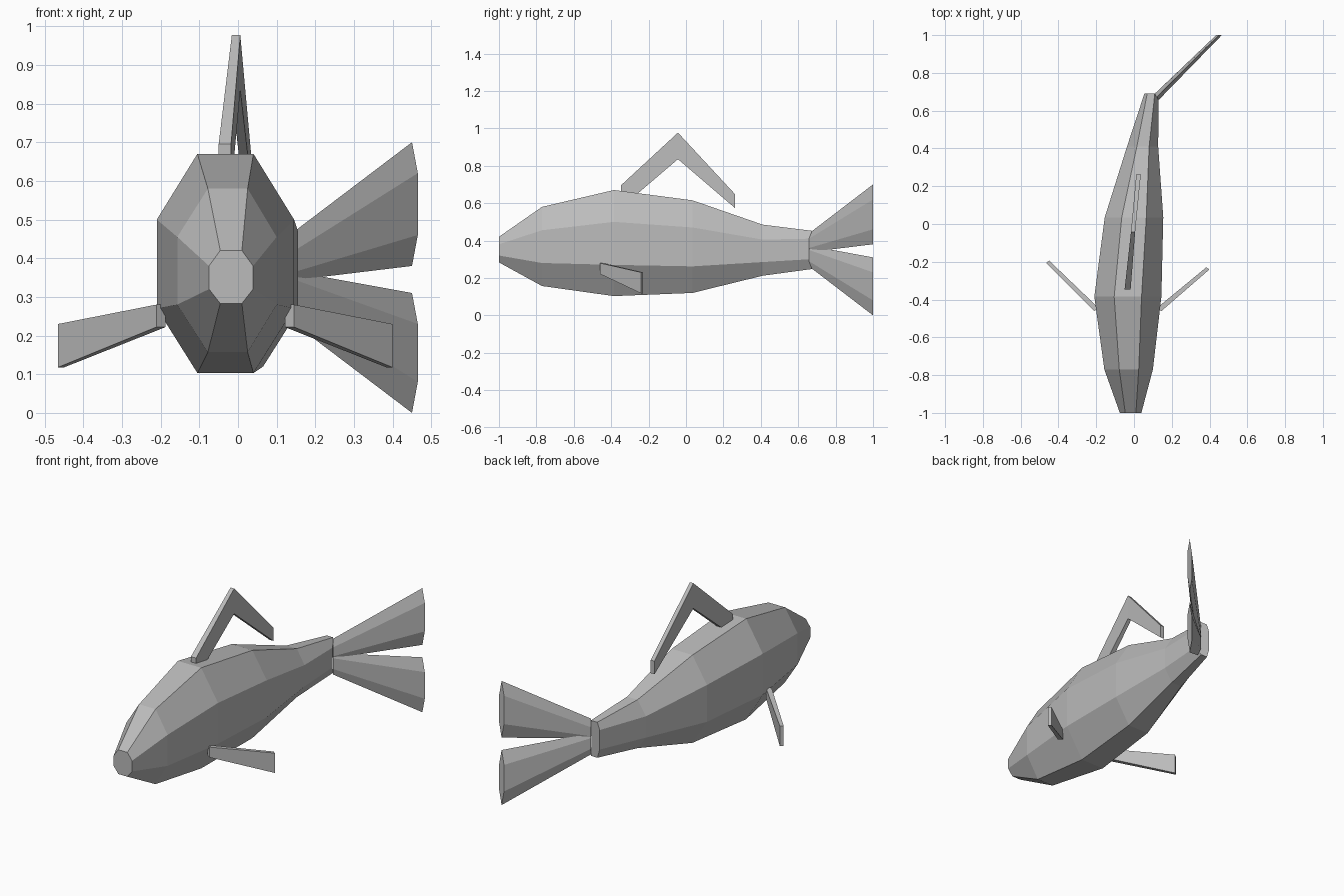
import bpy
import bmesh

old = bpy.data.objects.get("Cube")
if old:
    bpy.data.objects.remove(old, do_unlink=True)

grey = bpy.data.materials.new("plain_grey")
grey.use_nodes = True
colour = (0.5, 0.5, 0.5, 1)
grey.diffuse_color = colour
grey.node_tree.nodes["Principled BSDF"].inputs["Base Color"].default_value = colour


def loft(name, rings):
    """Join matching cross-sections with flat faces and close both ends."""
    bm = bmesh.new()
    loops = [[bm.verts.new(p) for p in ring] for ring in rings]
    n = len(loops[0])
    for a, b in zip(loops, loops[1:]):
        for i in range(n):
            j = (i + 1) % n
            bm.faces.new((a[i], a[j], b[j], b[i]))
    bm.faces.new(loops[0])
    bm.faces.new(loops[-1])
    bmesh.ops.recalc_face_normals(bm, faces=bm.faces)
    mesh = bpy.data.meshes.new(name)
    bm.to_mesh(mesh)
    bm.free()
    mesh.materials.append(grey)
    obj = bpy.data.objects.new(name, mesh)
    bpy.context.collection.objects.link(obj)
    return obj


def octagon(y, left, top_left, top_right, right, top, high, low, bottom, skew=0):
    """Body section; skew pulls its +x side forward."""
    return [(top_left, y, top), (top_right, y, top),
            (right, y - skew, high), (right, y - skew, low),
            (top_right, y, bottom), (top_left, y, bottom),
            (left, y, low), (left, y, high)]


# Body, nose to tail, curving towards +x
loft("body", [
    octagon(-1.0, -0.075, -0.046, 0.01, 0.039, 0.42, 0.38, 0.32, 0.283),
    octagon(-0.77, -0.157, -0.078, 0.025, 0.1, 0.58, 0.455, 0.28, 0.157),
    octagon(-0.385, -0.21, -0.105, 0.04, 0.145, 0.67, 0.5, 0.27, 0.103),
    octagon(0.035, -0.155, -0.065, 0.065, 0.155, 0.615, 0.47, 0.262, 0.12),
    octagon(0.41, -0.037, 0.015, 0.08, 0.128, 0.485, 0.405, 0.285, 0.212),
    octagon(0.69, 0.055, 0.07, 0.11, 0.13, 0.45, 0.41, 0.3, 0.25, 0.033),
])


def hexagon(centre, half, top, high, low, bottom):
    """Tail section, thin across the bend."""
    x, y = centre
    dx, dy = half
    return [(x, y, top), (x + dx, y - dy, high), (x + dx, y - dy, low),
            (x, y, bottom), (x - dx, y + dy, low), (x - dx, y + dy, high)]


# Forked tail
root, tip = (0.12, 0.673), (0.45, 1.0)
root_half, tip_half = (0.011, 0.016), (0.015, 0)
loft("tail_upper_lobe", [
    hexagon(root, root_half, 0.45, 0.41, 0.36, 0.34),
    hexagon(tip, tip_half, 0.70, 0.62, 0.46, 0.38)])
loft("tail_lower_lobe", [
    hexagon(root, root_half, 0.37, 0.35, 0.29, 0.25),
    hexagon(tip, tip_half, 0.31, 0.23, 0.08, 0.0)])


def slab(p, half, top, bottom):
    """Fin section: a rectangle standing upright at point p."""
    x, y = p
    dx, dy = half
    return [(x - dx, y - dy, top), (x + dx, y + dy, top),
            (x + dx, y + dy, bottom), (x - dx, y - dy, bottom)]


# Bent dorsal fin, open underneath
loft("dorsal_fin", [
    slab((-0.034, -0.348), (0.016, 0), 0.695, 0.575),
    slab((-0.005, -0.043), (0.011, 0), 0.977, 0.835),
    slab((0.024, 0.263), (0.012, 0), 0.647, 0.573)])

# Side fins, swept out and back
for name, side, tip_y in (("left_fin", 1, -0.235), ("right_fin", -1, -0.2)):
    middle = -0.033
    loft(name, [
        slab((middle + side * 0.166, -0.453), (side * 0.012, -0.008), 0.28, 0.222),
        slab((middle + side * 0.424, tip_y), (side * 0.008, -0.006), 0.23, 0.118)])
